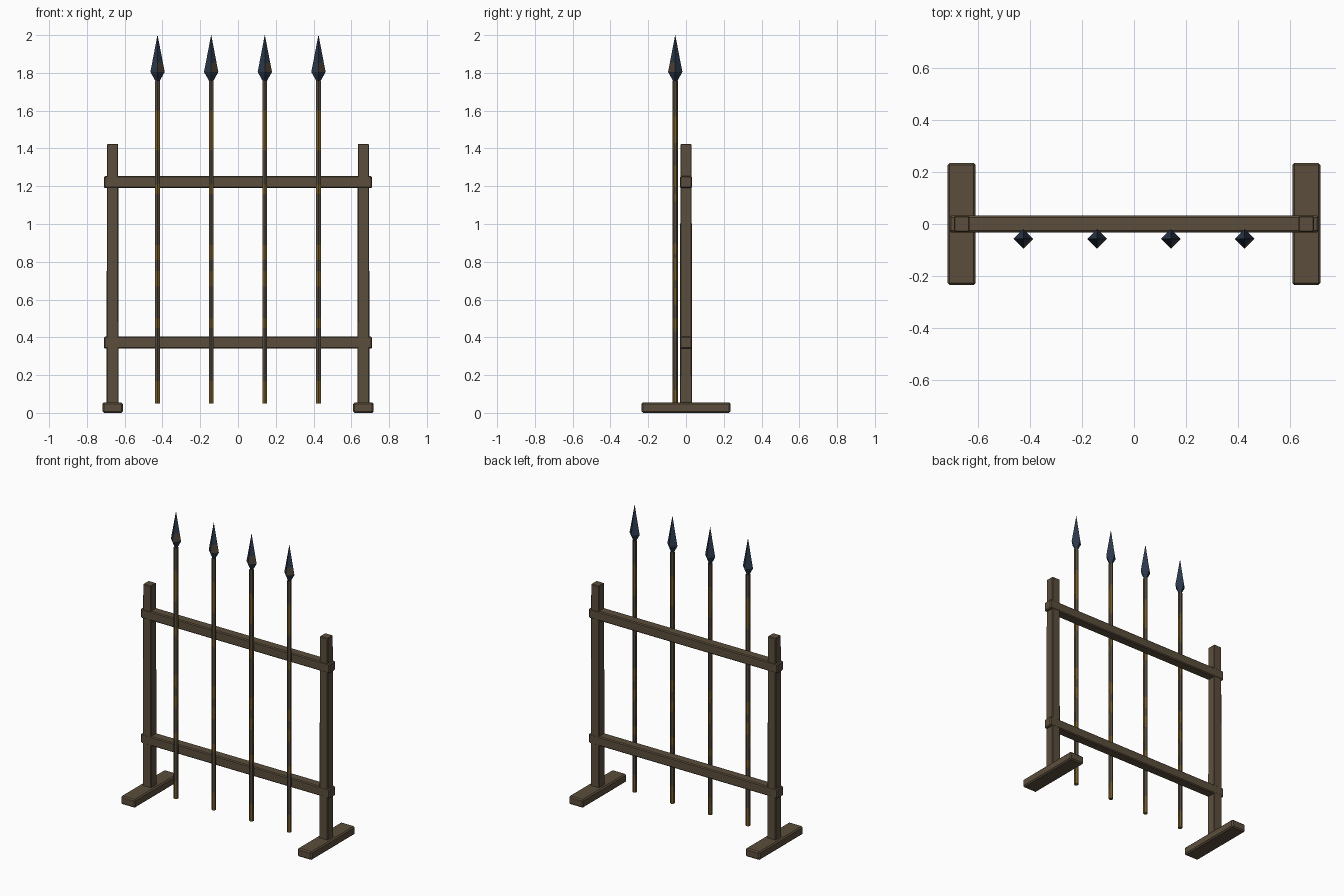
import bpy, bmesh, math

if "Cube" in bpy.data.objects:
    bpy.data.objects.remove(bpy.data.objects["Cube"])


def material(name, rgb):
    m = bpy.data.materials.new(name)
    m.diffuse_color = (*rgb, 1)
    m.use_nodes = True
    m.node_tree.nodes["Principled BSDF"].inputs["Base Color"].default_value = m.diffuse_color
    return m


WOOD = material("rack wood", (0.105, 0.076, 0.045))
GREY = material("dull shaft wood", (0.085, 0.066, 0.044))
GOLD = material("golden shaft wood", (0.175, 0.105, 0.024))
STEEL = material("dark blue steel", (0.024, 0.040, 0.070))
RUST = material("rusty steel", (0.070, 0.052, 0.036))


def finish(bm, name, mats):
    bmesh.ops.recalc_face_normals(bm, faces=bm.faces)
    me = bpy.data.meshes.new(name)
    bm.to_mesh(me)
    bm.free()
    for m in mats:
        me.materials.append(m)
    ob = bpy.data.objects.new(name, me)
    bpy.context.collection.objects.link(ob)
    return ob


def beam(name, lo, hi, bevel=0.006):
    """Chamfered timber between two corners."""
    bm = bmesh.new()
    bmesh.ops.create_cube(bm, size=1)
    for v in bm.verts:
        v.co = [(a + b) / 2 + c * (b - a) for a, b, c in zip(lo, hi, v.co)]
    bmesh.ops.bevel(bm, geom=bm.edges[:], offset=bevel, segments=1, affect='EDGES')
    return finish(bm, name, [WOOD])


def lathe(bm, rings, sides, start):
    """Stack of polygon rings (radius, z) joined by quads."""
    loops = []
    for r, z in rings:
        loops.append([bm.verts.new((r * math.cos(start + math.tau * i / sides),
                                    r * math.sin(start + math.tau * i / sides), z))
                      for i in range(sides)])
    for a, b in zip(loops, loops[1:]):
        for i in range(sides):
            j = (i + 1) % sides
            bm.faces.new((a[i], a[j], b[j], b[i]))
    bm.faces.new(loops[0][::-1])
    bm.faces.new(loops[-1])


# Golden patches on the shaft, by height, for front/back and for side faces
FRONT = [(0.05, 0.17), (0.45, 0.50), (0.67, 0.75), (0.81, 0.89), (1.16, 1.21), (1.39, 1.60)]
SIDE = [(0.05, 0.12), (0.43, 0.50), (0.57, 0.66), (0.70, 0.82), (0.84, 0.90),
        (1.12, 1.16), (1.20, 1.31), (1.43, 1.57)]


def shaft(name, x, y):
    bm = bmesh.new()
    levels = sorted({z for band in FRONT + SIDE for z in band} | {1.757})
    lathe(bm, [(0.0145, z) for z in levels], 6, -math.pi / 2)
    bmesh.ops.recalc_face_normals(bm, faces=bm.faces)
    for f in bm.faces:
        z = f.calc_center_median().z
        bands = SIDE if abs(f.normal.x) > 0.8 else FRONT
        f.material_index = int(any(a <= z <= b for a, b in bands))
    finish(bm, name, [GREY, GOLD]).location = (x, y, 0)


def head(name, x, y):
    bm = bmesh.new()
    lathe(bm, [(0.010, 1.755), (0.038, 1.805), (0.028, 1.856), (0.0005, 2.0)], 4, 0)
    bmesh.ops.recalc_face_normals(bm, faces=bm.faces)
    for f in bm.faces:
        c = f.calc_center_median()
        f.material_index = int(c.x > 0.001 and c.y < -0.001 and 1.80 < c.z < 1.86)
    finish(bm, name, [STEEL, RUST]).location = (x, y, 0)


# Feet and posts
for side, s in (("left", -1), ("right", 1)):
    cx = 0.664 * s
    beam(side + "_foot", (cx - 0.054, -0.235, 0), (cx + 0.054, 0.235, 0.056), 0.008)
    post = beam(side + "_post", (cx - 0.032, -0.032, 0.045), (cx + 0.032, 0.032, 1.424), 0.004)
    for v in post.data.vertices:
        if v.co.z > 1:
            v.co.x = cx + (v.co.x - cx) * 0.93
            v.co.y *= 0.93

# Cross rails
for name, z in (("lower_rail", 0.372), ("upper_rail", 1.222)):
    beam(name, (-0.71, -0.032, z - 0.032), (0.71, 0.032, z + 0.032))

# Spears leaning on the front of the rails
for i in range(4):
    x = -0.426 + 0.284 * i
    shaft(f"spear_shaft_{i + 1}", x, -0.057)
    head(f"spear_head_{i + 1}", x, -0.057)
